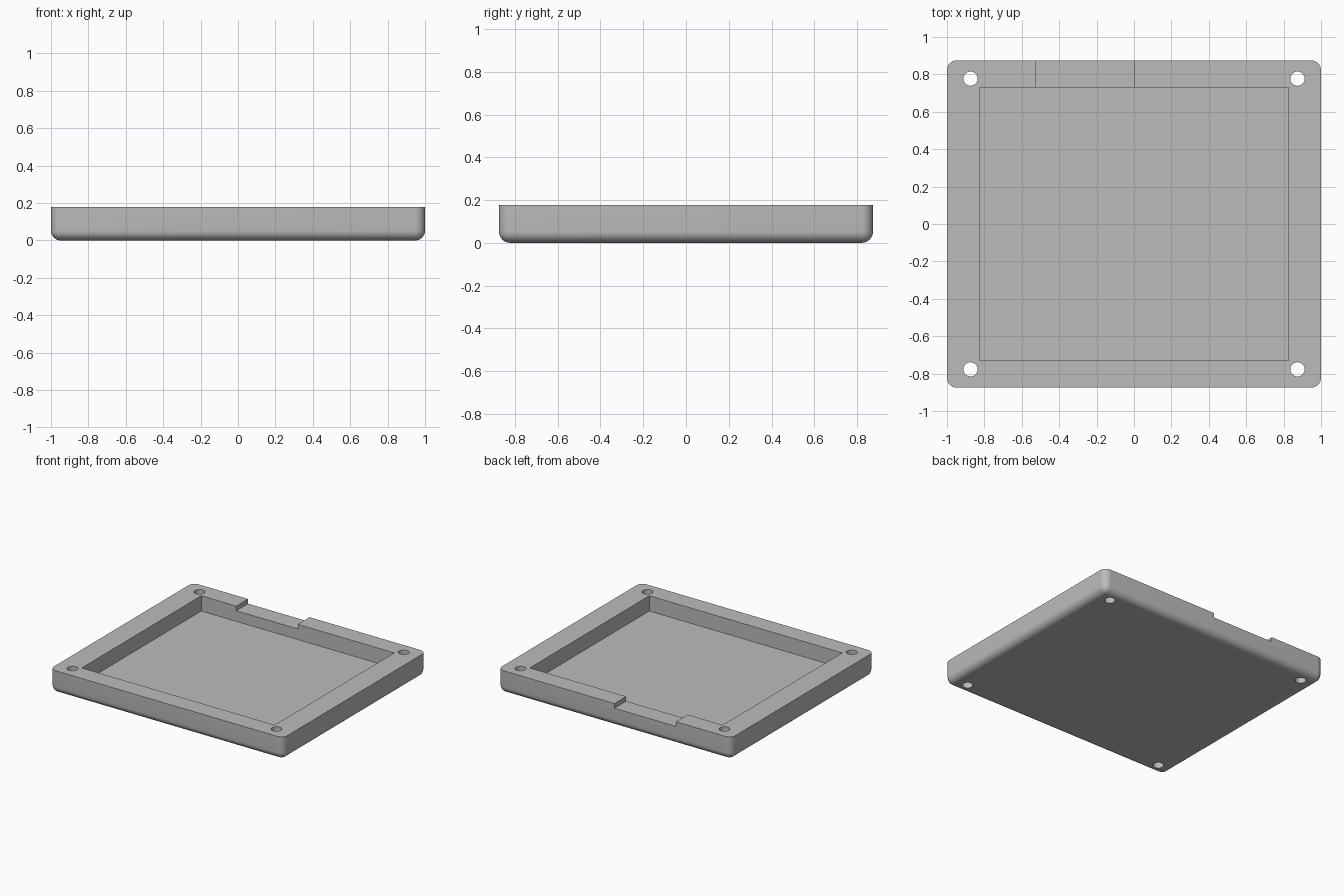
import bpy, bmesh, math

cube = bpy.data.objects.get("Cube")
if cube:
    bpy.data.objects.remove(cube, do_unlink=True)

WIDTH, DEPTH, HEIGHT = 2.0, 1.75, 0.178
ROUND = 0.053
FLOOR, NOTCH_Z = 0.06, 0.142

grey = bpy.data.materials.new("plain grey")
grey.use_nodes = True
grey.diffuse_color = (0.5, 0.5, 0.5, 1)
grey.node_tree.nodes["Principled BSDF"].inputs["Base Color"].default_value = (0.5, 0.5, 0.5, 1)


def finish(name, bm):
    mesh = bpy.data.meshes.new(name)
    bm.to_mesh(mesh)
    bm.free()
    mesh.materials.append(grey)
    obj = bpy.data.objects.new(name, mesh)
    bpy.context.collection.objects.link(obj)
    return obj


def box(low, high):
    bm = bmesh.new()
    bmesh.ops.create_cube(bm, size=1)
    for v in bm.verts:
        v.co = [(a + b) / 2 + c * (b - a) for a, b, c in zip(low, high, v.co)]
    return bm


# Tray body: rounded corners and rounded underside, sharp top rim
bm = box((-WIDTH / 2, -DEPTH / 2, 0), (WIDTH / 2, DEPTH / 2, HEIGHT))
edges = [e for e in bm.edges if min(v.co.z for v in e.verts) < HEIGHT / 2]
bmesh.ops.bevel(bm, geom=edges, offset=ROUND, offset_type='OFFSET',
                segments=8, profile=0.5, affect='EDGES')
tray = finish("tray", bm)

# Pocket and the shallow notch in the back rim
cutters = [
    finish("pocket_cutter", box((-0.826, -0.731, FLOOR), (0.826, 0.731, 0.4))),
    finish("notch_cutter", box((-0.527, 0.6, NOTCH_Z), (0, 1, 0.4))),
]

# Screw holes through the four corners
for sx in (-1, 1):
    for sy in (-1, 1):
        bm = bmesh.new()
        bmesh.ops.create_cone(bm, cap_ends=True, segments=40, radius1=0.038,
                              radius2=0.038, depth=1)
        hole = finish("hole_cutter", bm)
        hole.location = (sx * 0.874, sy * 0.777, 0)
        cutters.append(hole)

bpy.ops.object.select_all(action='DESELECT')
bpy.context.view_layer.objects.active = tray
tray.select_set(True)
for cutter in cutters:
    cutter.hide_render = True
    mod = tray.modifiers.new("cut", 'BOOLEAN')
    mod.operation = 'DIFFERENCE'
    mod.solver = 'EXACT'
    mod.object = cutter
    bpy.ops.object.modifier_apply(modifier=mod.name)
for cutter in cutters:
    bpy.data.objects.remove(cutter, do_unlink=True)

bpy.ops.object.shade_smooth_by_angle(angle=math.radians(30))
